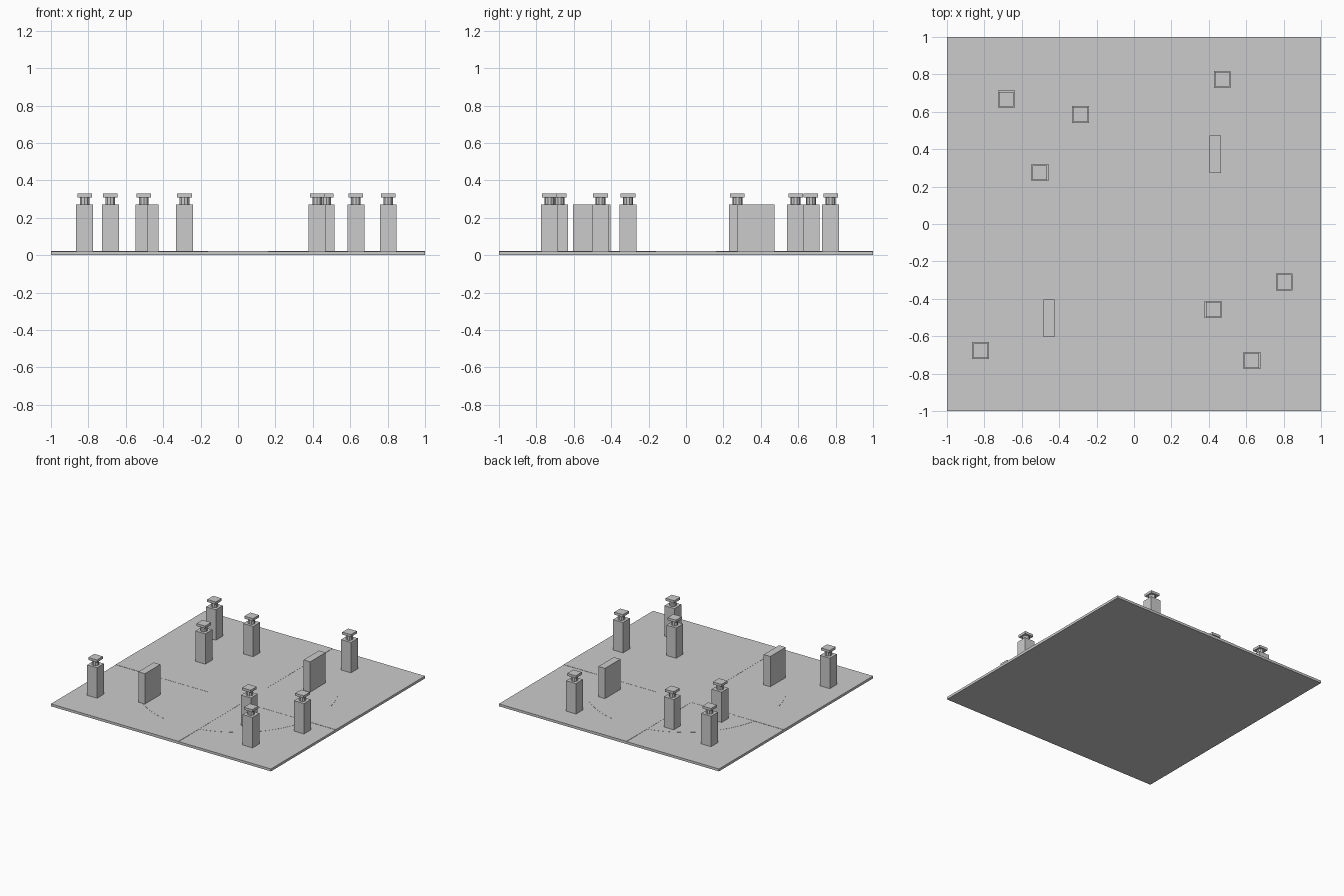
import bpy, bmesh
from mathutils import Matrix

if "Cube" in bpy.data.objects:
    bpy.data.objects.remove(bpy.data.objects["Cube"])

def make(name, fill):
    bm = bmesh.new()
    fill(bm)
    me = bpy.data.meshes.new(name)
    bm.to_mesh(me)
    bm.free()
    ob = bpy.data.objects.new(name, me)
    bpy.context.collection.objects.link(ob)
    return ob

def box(name, x, y, z0, z1, sx, sy):
    m = Matrix.Translation((x, y, (z0 + z1) / 2)) @ Matrix.Diagonal((sx, sy, z1 - z0, 1))
    return make(name, lambda bm: bmesh.ops.create_cube(bm, size=1, matrix=m))

def cylinder(name, x, y, z0, z1, r, sides):
    m = Matrix.Translation((x, y, (z0 + z1) / 2))
    return make(name, lambda bm: bmesh.ops.create_cone(
        bm, cap_ends=True, segments=sides, radius1=r, radius2=r, depth=z1 - z0, matrix=m))

# Square floor
TOP = 0.02
box("floor_slab", 0, 0, 0, TOP, 2, 2)

# Barely raised round plaza
cylinder("round_plaza", 0, 0, TOP - 0.004, TOP + 0.001, 0.75, 64)

# Barely raised crossing paths, as one cross-shaped outline
def cross(bm):
    w, z = 0.16, TOP - 0.004
    outline = [(w, w), (w, 1), (-w, 1), (-w, w), (-1, w), (-1, -w),
               (-w, -w), (-w, -1), (w, -1), (w, -w), (1, -w), (1, w)]
    face = bm.faces.new([bm.verts.new((x, y, z)) for x, y in outline])
    ext = bmesh.ops.extrude_face_region(bm, geom=[face], use_keep_orig=True)
    verts = [g for g in ext["geom"] if isinstance(g, bmesh.types.BMVert)]
    bmesh.ops.translate(bm, verts=verts, vec=(0, 0, 0.006))
    bmesh.ops.recalc_face_normals(bm, faces=bm.faces)
make("crossing_paths", cross)

# Lantern posts: body, neck and cap
posts = [(-0.82, -0.677), (-0.682, 0.668), (-0.286, 0.586), (-0.503, 0.275),
         (0.472, 0.773), (0.803, -0.31), (0.423, -0.457), (0.63, -0.73)]
for i, (x, y) in enumerate(posts, 1):
    box(f"post_body_{i}", x, y, TOP, 0.27, 0.09, 0.09)
    cylinder(f"post_neck_{i}", x, y, 0.27, 0.31, 0.027, 10)
    box(f"post_cap_{i}", x, y, 0.31, 0.33, 0.078, 0.078)

# Two low upright slabs
for i, (x, y) in enumerate([(0.434, 0.374), (-0.454, -0.503)], 1):
    box(f"upright_slab_{i}", x, y, TOP, 0.27, 0.06, 0.2)
